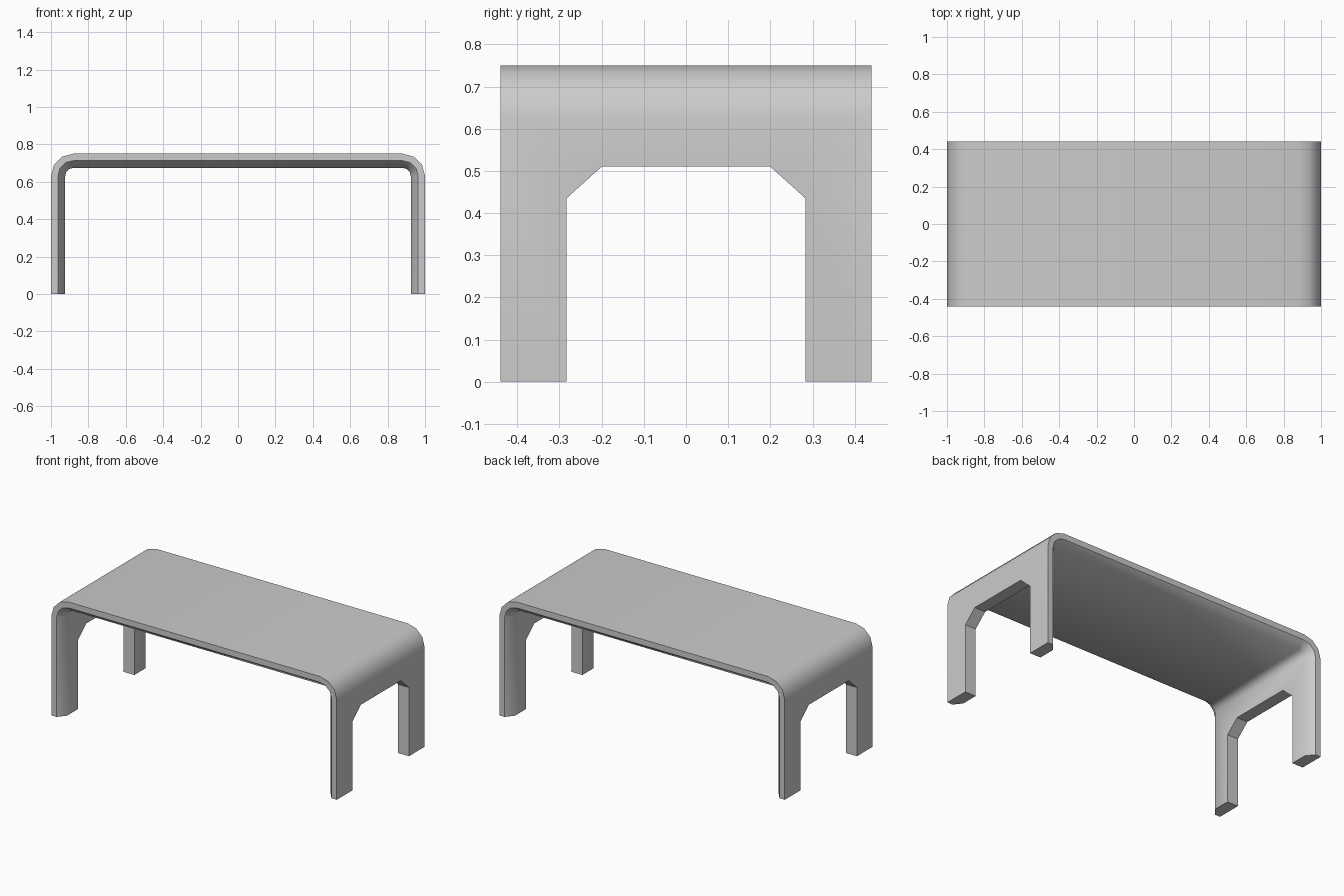
import bpy, bmesh, math

cube = bpy.data.objects.get("Cube")
if cube:
    bpy.data.objects.remove(cube, do_unlink=True)

HALF_X, HALF_Y, HEIGHT = 1.0, 0.44, 0.75
RADIUS, BEND_STEPS = 0.12, 3
THICK, RIM, BEVEL = 0.076, 0.037, 0.048

grey = bpy.data.materials.new("light grey")
grey.use_nodes = True
COLOUR = (0.6, 0.6, 0.6, 1)
grey.diffuse_color = COLOUR
grey.node_tree.nodes["Principled BSDF"].inputs["Base Color"].default_value = COLOUR


def make_object(name, bm):
    bmesh.ops.recalc_face_normals(bm, faces=bm.faces)
    mesh = bpy.data.meshes.new(name)
    bm.to_mesh(mesh)
    bm.free()
    mesh.materials.append(grey)
    obj = bpy.data.objects.new(name, mesh)
    bpy.context.collection.objects.link(obj)
    return obj


def loft(name, rings):
    """Skin a list of equal closed rings and cap both ends."""
    bm = bmesh.new()
    loops = [[bm.verts.new(p) for p in ring] for ring in rings]
    for a, b in zip(loops, loops[1:]):
        for i in range(len(a)):
            j = (i + 1) % len(a)
            bm.faces.new((a[i], a[j], b[j], b[i]))
    bm.faces.new(loops[0])
    bm.faces.new(loops[-1])
    return make_object(name, bm)


# Arch path on one side: (side, height, inward direction of the shell)
half = [(HALF_X, 0, 1, 0)]
for k in range(BEND_STEPS + 1):
    a = math.pi / 2 * k / BEND_STEPS
    c, s = math.cos(a), math.sin(a)
    half.append((HALF_X - RADIUS + RADIUS * c, HEIGHT - RADIUS + RADIUS * s, c, s))
path = half + [(-x, z, -nx, nz) for x, z, nx, nz in reversed(half)]

# Shell cross-section: depth position and thickness, bevelled on the underside
side = [(HALF_Y, 0), (HALF_Y, RIM), (HALF_Y - BEVEL, THICK)]
section = side + [(-y, t) for y, t in reversed(side)]

table = loft("table_shell", [[(x - nx * t, y, z - nz * t) for y, t in section]
                             for x, z, nx, nz in path])

# Opening between the legs, cut through both ends
edge = [(0.283, -0.1), (0.283, 0.435), (0.2, 0.51)]
opening = edge + [(-y, z) for y, z in reversed(edge)]
cutter = loft("leg_opening_cutter", [[(x, y, z) for y, z in opening] for x in (-1.2, 1.2)])
cutter.hide_render = True

cut = table.modifiers.new("leg_opening", 'BOOLEAN')
cut.operation, cut.solver, cut.object = 'DIFFERENCE', 'EXACT', cutter
bpy.ops.object.select_all(action='DESELECT')
table.select_set(True)
bpy.context.view_layer.objects.active = table
bpy.ops.object.modifier_apply(modifier=cut.name)
bpy.data.objects.remove(cutter, do_unlink=True)

# Soft bends, crisp rim and opening
bpy.ops.object.shade_smooth_by_angle(angle=math.radians(41))
